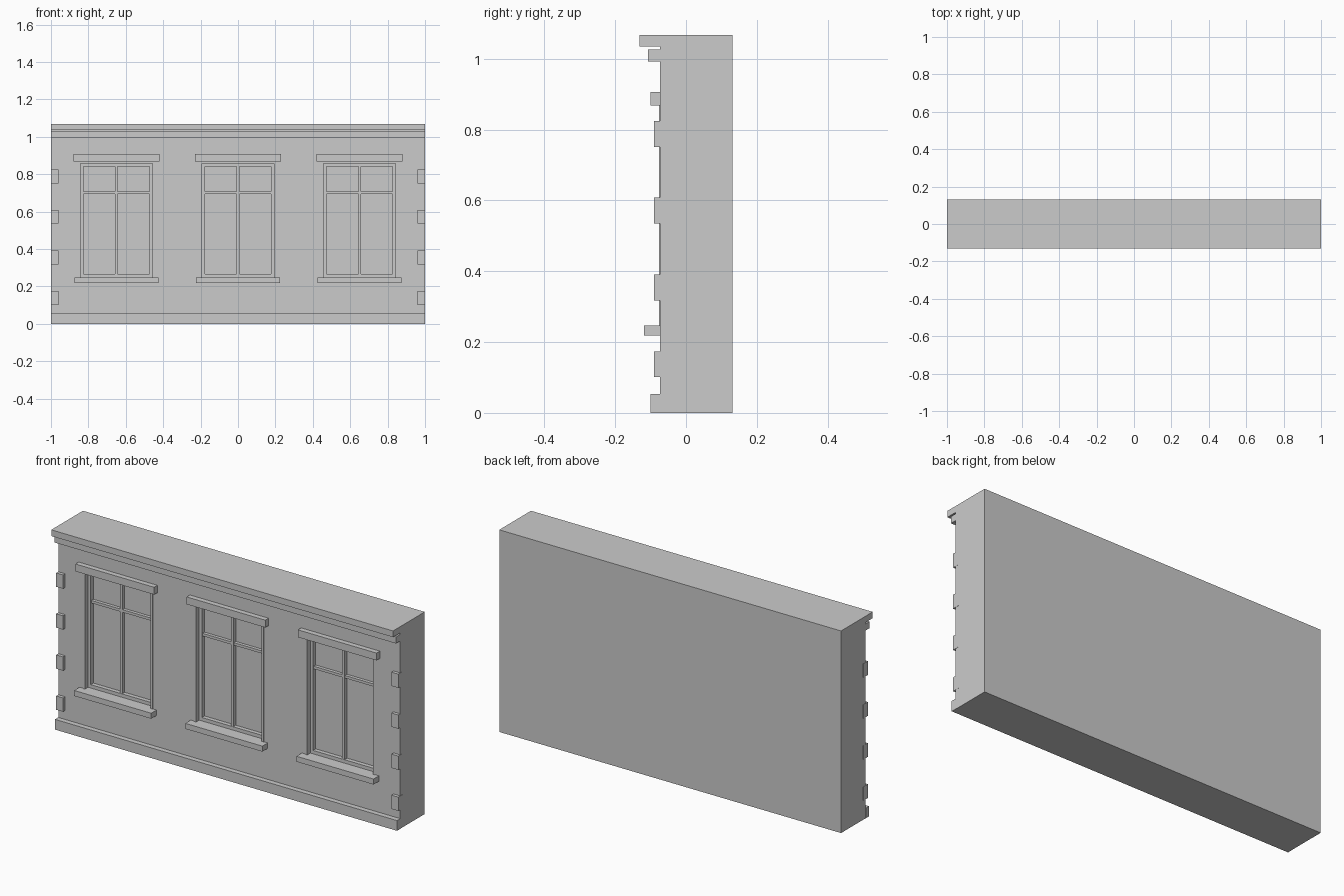
import bpy, bmesh

if "Cube" in bpy.data.objects:
    bpy.data.objects.remove(bpy.data.objects["Cube"])

FRONT, BACK = -0.073, 0.132     # wall faces
GLASS = -0.028                  # floor of the window recesses
W = 0.999                       # half width of wall


def make_object(name, bm):
    bmesh.ops.recalc_face_normals(bm, faces=bm.faces)
    mesh = bpy.data.meshes.new(name)
    bm.to_mesh(mesh)
    bm.free()
    obj = bpy.data.objects.new(name, mesh)
    bpy.context.collection.objects.link(obj)
    return obj


def extrude_outline(name, pts, vec):
    bm = bmesh.new()
    face = bm.faces.new([bm.verts.new(p) for p in pts])
    res = bmesh.ops.extrude_face_region(bm, geom=[face], use_keep_orig=True)
    moved = [g for g in res["geom"] if isinstance(g, bmesh.types.BMVert)]
    bmesh.ops.translate(bm, verts=moved, vec=vec)
    return make_object(name, bm)


def box(name, x0, x1, y0, y1, z0, z1):
    pts = [(x0, y0, z0), (x1, y0, z0), (x1, y0, z1), (x0, y0, z1)]
    return extrude_outline(name, pts, (0, y1 - y0, 0))


# Wall with the two cornice steps in one side profile
profile = [(BACK, 0), (FRONT, 0), (FRONT, 0.992), (-0.107, 0.992),
           (-0.107, 1.027), (FRONT, 1.027), (FRONT, 1.035),
           (-0.132, 1.035), (-0.132, 1.068), (BACK, 1.068)]
wall = extrude_outline("wall_with_cornice", [(-W, y, z) for y, z in profile], (2 * W, 0, 0))

# Plinth
box("plinth", -1, 1, -0.1, FRONT, 0, 0.054)

# Corner stones at both ends
for side, label in ((-1, "left"), (1, "right")):
    for i, z in enumerate((0.101, 0.318, 0.535, 0.751)):
        box(f"corner_stone_{label}_{i + 1}", *sorted((side * 0.96, side)),
            -0.09, FRONT + 0.02, z, z + 0.073)

# Windows
for cx, label in ((-0.65, "left"), (0, "middle"), (0.65, "right")):
    # recess cut into the wall
    cutter = box("recess_cutter", cx - 0.192, cx + 0.192, -0.2, GLASS, 0.247, 0.858)
    cutter.hide_render = True
    mod = wall.modifiers.new("recess", "BOOLEAN")
    mod.object, mod.operation, mod.solver = cutter, "DIFFERENCE", "EXACT"
    bpy.context.view_layer.objects.active = wall
    bpy.ops.object.modifier_apply(modifier=mod.name)
    bpy.data.objects.remove(cutter)

    # lintel and sill
    box(f"lintel_{label}", cx - 0.23, cx + 0.23, -0.1, FRONT, 0.868, 0.907)
    box(f"sill_{label}", cx - 0.225, cx + 0.225, -0.118, FRONT, 0.218, 0.247)

    # thin surround around the opening, down to the sill
    a, b = 0.203, 0.192
    arch = [(-a, 0.247), (-b, 0.247), (-b, 0.858), (b, 0.858),
            (b, 0.247), (a, 0.247), (a, 0.868), (-a, 0.868)]
    extrude_outline(f"surround_{label}", [(cx + x, FRONT - 0.003, z) for x, z in arch],
                    (0, 0.003, 0))

    # sash frame and glazing bars
    for s, name in ((-1, "left"), (1, "right")):
        x0, x1 = sorted((cx + s * 0.176, cx + s * 0.192))
        box(f"{label}_sash_stile_{name}", x0, x1, -0.05, GLASS, 0.247, 0.858)
    box(f"{label}_sash_rail_top", cx - 0.176, cx + 0.176, -0.05, GLASS, 0.842, 0.858)
    box(f"{label}_sash_rail_bottom", cx - 0.176, cx + 0.176, -0.05, GLASS, 0.247, 0.265)
    box(f"{label}_mullion", cx - 0.007, cx + 0.007, -0.048, GLASS, 0.265, 0.842)
    box(f"{label}_transom", cx - 0.176, cx + 0.176, -0.045, GLASS, 0.694, 0.708)
